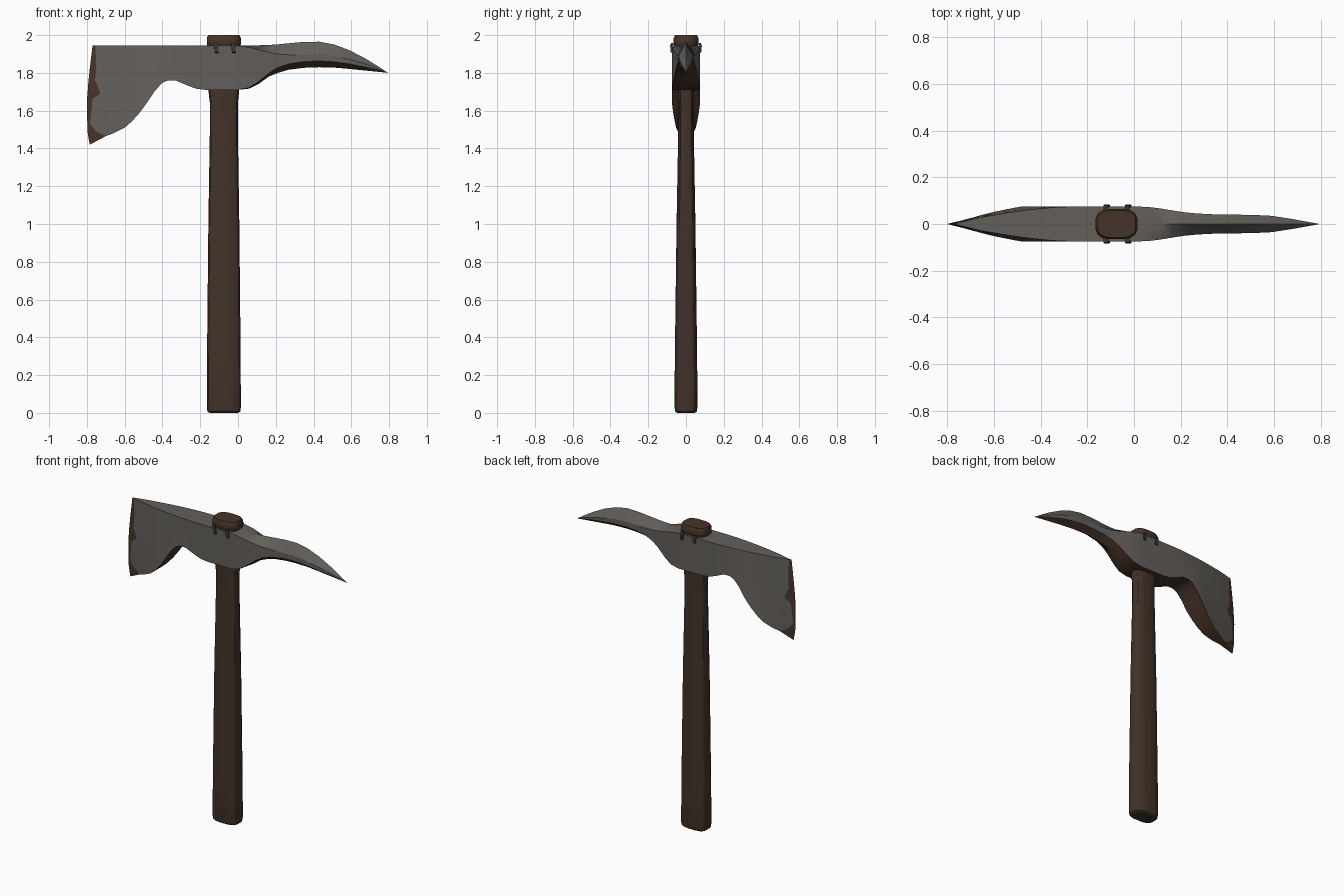
import bpy, bmesh, math

if "Cube" in bpy.data.objects:
    bpy.data.objects.remove(bpy.data.objects["Cube"])


def material(name, rgb):
    m = bpy.data.materials.new(name)
    m.diffuse_color = (*rgb, 1)
    m.use_nodes = True
    m.node_tree.nodes["Principled BSDF"].inputs["Base Color"].default_value = m.diffuse_color
    return m


STEEL = material("grey_steel", (0.125, 0.115, 0.105))
RUST = material("brown_rust", (0.062, 0.034, 0.021))
WOOD = material("dark_wood", (0.055, 0.033, 0.022))
CAP = material("reddish_wood", (0.062, 0.034, 0.021))
IRON = material("dark_iron", (0.045, 0.04, 0.036))


def loft(name, rings, mats, rule=lambda i, k: 0, angle=30):
    """Skin a list of equal-length rings, close both ends, merge collapsed points."""
    bm = bmesh.new()
    vs = [[bm.verts.new(p) for p in r] for r in rings]
    n = len(rings[0])
    for i in range(len(vs) - 1):
        for k in range(n):
            j = (k + 1) % n
            f = bm.faces.new((vs[i][k], vs[i][j], vs[i + 1][j], vs[i + 1][k]))
            f.material_index = rule(i, k)
    bm.faces.new(vs[0])
    bm.faces.new(vs[-1][::-1])
    bmesh.ops.remove_doubles(bm, verts=bm.verts, dist=0.0004)
    bmesh.ops.recalc_face_normals(bm, faces=bm.faces)
    me = bpy.data.meshes.new(name)
    bm.to_mesh(me)
    bm.free()
    for m in mats:
        me.materials.append(m)
    me.shade_smooth()
    me.set_sharp_from_angle(angle=math.radians(angle))
    ob = bpy.data.objects.new(name, me)
    bpy.context.collection.objects.link(ob)
    return ob


def oval(cx, hx, hy, z, n=16, p=0.65):
    """Rounded-rectangle ring."""
    def s(v):
        return math.copysign(abs(v) ** p, v)
    ts = [2 * math.pi * (k + 0.5) / n for k in range(n)]
    m = s(math.cos(math.pi / n))
    return [(cx + hx * s(math.cos(t)) / m, hy * s(math.sin(t)) / m, z) for t in ts]


# Handle: slight taper, rounded butt, small flare below the head
C = -0.075
loft("handle", [oval(C, hx, hy, z) for hx, hy, z in (
    (0.076, 0.046, 0), (0.087, 0.057, 0.008), (0.09, 0.061, 0.03), (0.089, 0.059, 0.3),
    (0.082, 0.05, 1.0), (0.074, 0.041, 1.5), (0.074, 0.04, 1.64),
    (0.081, 0.043, 1.70), (0.081, 0.043, 1.95))], [WOOD])

# Handle end showing above the head
loft("handle_cap", [oval(C, hx, hy, z) for hx, hy, z in (
    (0.08, 0.055, 1.93), (0.09, 0.065, 1.95), (0.09, 0.065, 1.985),
    (0.082, 0.058, 2.0))], [CAP])

# Head: every ring has a top centre, 9 side points, a bottom centre and the mirror side
F = (0, .24, .385, .47, .53, .59, .865, .95, 1)
TOP = 1.945


def ring(side, top, bottom):
    return [top] + side + [bottom] + [(x, -y, z) for x, y, z in reversed(side)]


def section(x, zt, zu, zl, zb, wt, wb):
    side = [(x, -(wt + (wb - wt) * f), zu + (zl - zu) * f) for f in F]
    return ring(side, (x, 0, zt), (x, 0, zb))


def edge_ring(xs, zl, w):
    side = [(x, -wi, TOP + (zl - TOP) * f) for x, wi, f in zip(xs, w, F)]
    return ring(side, (xs[0], 0, TOP), (xs[-1], 0, zl))


edge_x = (-.77, -.785, -.793, -.796, -.799, -.80, -.797, -.79, -.785)
rust_x = (-.755, -.75, -.757, -.738, -.73, -.77, -.784, -.75, -.70)
rings = [edge_ring(edge_x, 1.42, [0] * 9),
         edge_ring(rust_x, 1.465, [0.25 * (r - e) for r, e in zip(rust_x, edge_x)])]
# blade: x, lower outline, half width at top and bottom
for x, zl, wt, wb in ((-.66, 1.48, .028, .037), (-.6, 1.51, .038, .052), (-.56, 1.545, .045, .06),
                      (-.52, 1.59, .051, .068), (-.48, 1.645, .057, .075), (-.44, 1.705, .062, .075),
                      (-.4, 1.748, .066, .075), (-.37, 1.76, .069, .075), (-.33, 1.76, .072, .075),
                      (-.265, 1.732, .075, .075), (-.22, 1.716, .075, .075), (-.17, 1.71, .075, .075),
                      (0, 1.71, .075, .075)):
    rings.append(section(x, TOP, TOP, zl, zl, wt, wb))
# spike: x, ridge, upper side edge, lower side edge, belly, half width
for x, zt, zu, zl, zb, w in ((.06, 1.945, 1.935, 1.722, 1.717, .073), (.11, 1.946, 1.922, 1.755, 1.742, .067),
                             (.165, 1.948, 1.908, 1.80, 1.782, .058), (.21, 1.951, 1.90, 1.828, 1.80, .051),
                             (.27, 1.957, 1.896, 1.848, 1.817, .045), (.35, 1.964, 1.896, 1.86, 1.827, .041),
                             (.43, 1.965, 1.897, 1.863, 1.83, .04), (.51, 1.95, 1.89, 1.858, 1.828, .039),
                             (.59, 1.92, 1.872, 1.848, 1.821, .035), (.68, 1.873, 1.845, 1.83, 1.812, .021),
                             (.74, 1.836, 1.823, 1.815, 1.806, .01), (.795, 1.80, 1.80, 1.80, 1.80, 0)):
    rings.append(section(x, zt, zu, zl, zb, w, w))


def head_colour(i, k):
    if k in (9, 10):                      # underside
        return 1
    return 1 if i == 0 and k not in (0, 19) else 0   # rusted cutting edge


loft("axe_head", rings, [STEEL, RUST], head_colour)

# Four small bent nails pinning the handle into the head
for sy in (-1, 1):
    for sx in (-1, 1):
        x = C + sx * 0.046
        path = ((x, .055, 1.952), (x, .074, 1.954), (x + .004, .079, 1.94), (x + .008, .076, 1.907))
        r = 0.01
        nail = [[(px + a * r, sy * (py + b * 0.005), pz + b * 0.004)
                 for a, b in ((-1, -1), (1, -1), (1, 1), (-1, 1))] for px, py, pz in path]
        loft("nail", nail, [IRON])
